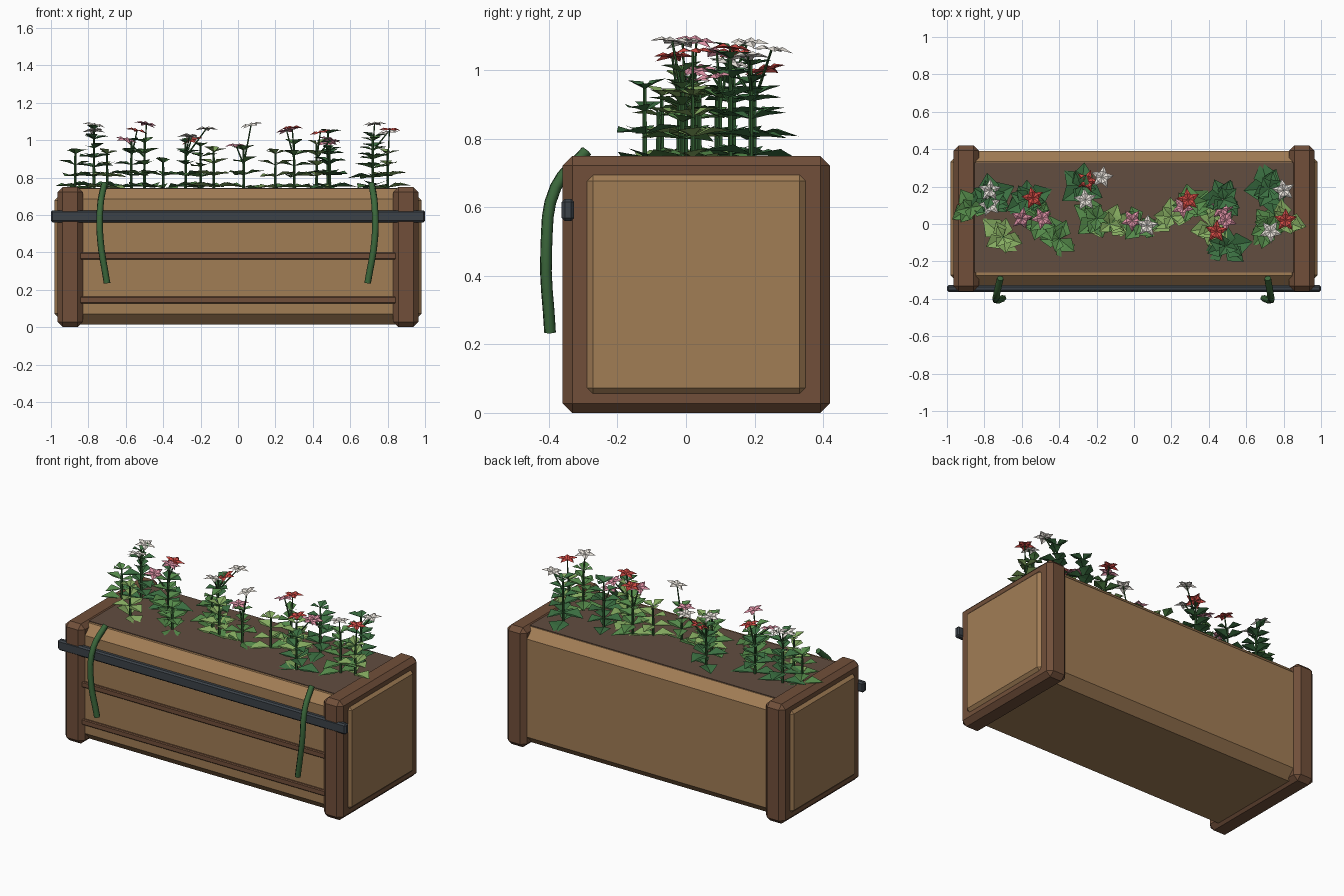
import bpy, bmesh, math, random
from mathutils import Vector, Matrix

if "Cube" in bpy.data.objects:
    bpy.data.objects.remove(bpy.data.objects["Cube"])

random.seed(4)

def material(name, r, g, b):
    m = bpy.data.materials.new(name)
    m.diffuse_color = [(c / 255) ** 2.2 for c in (r, g, b)] + [1]
    m.use_nodes = True
    m.node_tree.nodes["Principled BSDF"].inputs["Base Color"].default_value = m.diffuse_color
    return m

WOOD = material("light_wood", 160, 124, 86)
FRAME = material("dark_wood", 112, 80, 60)
SOIL = material("soil", 98, 78, 66)
METAL = material("metal", 62, 68, 74)
HOSE = material("hose", 62, 104, 62)
STEM = material("stem", 52, 92, 52)
LEAVES = [material("leaf_dark", 62, 112, 68), material("leaf_mid", 86, 138, 76),
          material("leaf_light", 134, 172, 98)]
PETALS = {"w": material("petal_white", 236, 230, 222), "p": material("petal_pink", 224, 146, 166),
          "r": material("petal_red", 208, 76, 70)}
CENTRE = material("flower_centre", 226, 190, 130)

def box(name, lo, hi, mat, bevel=0.0):
    bm = bmesh.new()
    bmesh.ops.create_cube(bm, size=1)
    for v in bm.verts:
        v.co = [(a + b) / 2 + c * (b - a) for a, b, c in zip(lo, hi, v.co)]
    if bevel:
        bmesh.ops.bevel(bm, geom=bm.edges[:], offset=bevel, segments=1, affect='EDGES')
    return finish(name, bm, [mat])

def finish(name, bm, mats):
    me = bpy.data.meshes.new(name)
    bm.to_mesh(me)
    bm.free()
    for m in mats:
        me.materials.append(m)
    ob = bpy.data.objects.new(name, me)
    bpy.context.collection.objects.link(ob)
    return ob

# Trough, soil and front slats
box("trough", (-0.90, -0.33, 0.015), (0.90, 0.39, 0.74), WOOD, 0.055)
box("soil", (-0.86, -0.26, 0.68), (0.86, 0.33, 0.744), SOIL)
for i, z in enumerate((0.145, 0.38)):
    box(f"front_slat_{i}", (-0.85, -0.345, z - 0.018), (0.85, -0.31, z + 0.018), FRAME, 0.005)

# End boards with raised panels
for side, s in (("left", -1), ("right", 1)):
    a, b = sorted((s * 0.83, s * 0.965))
    box(f"{side}_end_board", (a, -0.36, 0), (b, 0.42, 0.75), FRAME, 0.028)
    a, b = sorted((s * 0.90, s * 0.982))
    box(f"{side}_end_panel", (a, -0.29, 0.055), (b, 0.35, 0.695), WOOD, 0.018)

# Front rail
box("front_rail", (-1, -0.363, 0.56), (1, -0.327, 0.625), METAL, 0.009)

# Hanging hoses
for side, pts in (("left", ((-0.715, -0.29, 0.765), (-0.735, -0.38, 0.66), (-0.737, -0.408, 0.48), (-0.70, -0.397, 0.235))),
                  ("right", ((0.715, -0.29, 0.765), (0.73, -0.38, 0.66), (0.732, -0.408, 0.48), (0.693, -0.397, 0.235)))):
    cu = bpy.data.curves.new(f"{side}_hose", 'CURVE')
    cu.dimensions = '3D'
    cu.bevel_depth = 0.018
    cu.bevel_resolution = 1
    cu.resolution_u = 4
    cu.use_fill_caps = True
    sp = cu.splines.new('BEZIER')
    sp.bezier_points.add(len(pts) - 1)
    for bp, p in zip(sp.bezier_points, pts):
        bp.co = p
        bp.handle_left_type = bp.handle_right_type = 'AUTO'
    cu.materials.append(HOSE)
    bpy.context.collection.objects.link(bpy.data.objects.new(f"{side}_hose", cu))

# Folded leaf pointing along +x, then turned and placed
def add_leaf(bm, origin, angle, length, width, tilt, slot):
    m = Matrix.Translation(origin) @ Matrix.Rotation(angle, 4, 'Z') @ Matrix.Rotation(-tilt, 4, 'Y')
    prof = [(0, 0, 0), (0.5, 0, -0.02), (1, 0, -0.10), (0.48, 0.5, 0.12), (0.48, -0.5, 0.12),
            (0.12, 0.15, 0.04), (0.12, -0.15, 0.04)]
    v = [bm.verts.new(m @ Vector((x * length, y * width, z * length))) for x, y, z in prof]
    for f in ((0, 1, 3, 5), (1, 2, 3), (0, 6, 4, 1), (1, 4, 2)):
        bm.faces.new([v[i] for i in f]).material_index = slot

def add_stem(bm, base, top, r):
    d = top - base
    m = Matrix.Translation((base + top) / 2) @ d.to_track_quat('Z', 'Y').to_matrix().to_4x4()
    res = bmesh.ops.create_cone(bm, cap_ends=True, segments=5, radius1=r, radius2=r * 0.7,
                                depth=d.length, matrix=m)
    for f in {f for v in res["verts"] for f in v.link_faces}:
        f.material_index = 0

# Leafy plant: opposite leaf pairs that shrink and steepen upward
def plant(i, x, y, top, tone, size=1.0):
    bm = bmesh.new()
    base, tip = Vector((x, y, 0.73)), Vector((x, y, top))
    add_stem(bm, base, tip, 0.008)
    n = max(3, round((top - 0.75) / 0.045))
    turn = random.uniform(0, math.pi)
    for k in range(n):
        t = k / (n - 1)
        p = base.lerp(tip, 0.08 + 0.9 * t)
        for j in range(3 if k % 2 else 2):
            a = turn + k * 1.25 + j * math.tau / (3 if k % 2 else 2) + random.uniform(-.2, .2)
            ln = size * (0.135 - 0.06 * t) * random.uniform(0.88, 1.1)
            add_leaf(bm, p, a, ln, ln * 0.85, 0.05 + 0.35 * t + random.uniform(-.1, .15), 1)
    finish(f"plant_{i}", bm, [STEM, LEAVES[tone]])

PLANTS = [(-0.87, 0.09, 0.93, 1), (-0.77, 0.14, 1.06, 0), (-0.70, -0.07, 0.93, 2), (-0.57, 0.13, 0.99, 0),
          (-0.50, 0.02, 0.99, 1), (-0.40, -0.08, 0.88, 1), (-0.28, 0.20, 0.99, 0), (-0.20, 0.03, 0.97, 1),
          (-0.13, 0.0, 0.94, 2), (0.03, 0.0, 0.95, 1), (0.20, 0.04, 0.93, 2), (0.30, 0.10, 0.98, 1),
          (0.42, -0.02, 0.98, 2), (0.48, 0.13, 1.04, 0), (0.49, -0.12, 0.95, 0), (0.72, 0.19, 1.02, 0),
          (0.72, -0.01, 1.00, 1), (0.80, 0.02, 0.93, 2)]
for i, (x, y, top, tone) in enumerate(PLANTS):
    plant(i, x, y, top, tone, 0.93 if abs(x) > 0.78 else 1.0)

# Five-petal flowers on thin stems
def flower(i, x, y, z, kind):
    bm = bmesh.new()
    r = 0.064
    c = Vector((x, y, z))
    near = min(PLANTS, key=lambda p: (p[0] - x) ** 2 + (p[1] - y) ** 2)
    add_stem(bm, Vector((near[0], near[1], min(near[2], z) - 0.08)), c, 0.005)
    tilt = Matrix.Rotation(random.uniform(-.25, .25), 3, 'X') @ Matrix.Rotation(random.uniform(-.25, .25), 3, 'Y')
    a0 = random.uniform(0, math.tau)
    def pt(rad, ang, h):
        return bm.verts.new(c + tilt @ Vector((rad * math.cos(ang), rad * math.sin(ang), h)))
    mid = pt(0, 0, 0)
    half = math.tau / 10
    inner = [pt(r * 0.5, a0 + half * (2 * k - 1), 0.002) for k in range(5)]
    for k in range(5):
        out = pt(r, a0 + half * 2 * k, -0.004)
        ridge = pt(r * 0.5, a0 + half * 2 * k, 0.011)
        l, n = inner[k], inner[(k + 1) % 5]
        for f in ((mid, l, ridge), (l, out, ridge), (ridge, out, n), (mid, ridge, n)):
            bm.faces.new(f).material_index = 1
    finish(f"flower_{i}", bm, [STEM, PETALS[kind]])

FLOWERS = [(-0.77, 0.18, 1.08, "w"), (-0.77, 0.10, 1.05, "w"), (-0.54, 0.14, 1.05, "r"), (-0.60, 0.03, 1.00, "p"),
           (-0.49, 0.03, 1.085, "p"), (-0.25, 0.23, 1.0, "r"), (-0.17, 0.25, 1.06, "w"), (-0.26, 0.13, 1.02, "w"),
           (-0.01, 0.02, 0.97, "p"), (0.07, -0.01, 1.08, "w"), (0.26, 0.09, 1.05, "p"), (0.29, 0.13, 1.065, "r"),
           (0.44, -0.04, 1.04, "r"), (0.49, 0.02, 1.0, "p"), (0.47, 0.08, 0.98, "p"), (0.73, -0.04, 1.085, "w"),
           (0.81, 0.02, 1.055, "r"), (0.80, 0.18, 1.04, "w")]
for i, f in enumerate(FLOWERS):
    flower(i, *f)
